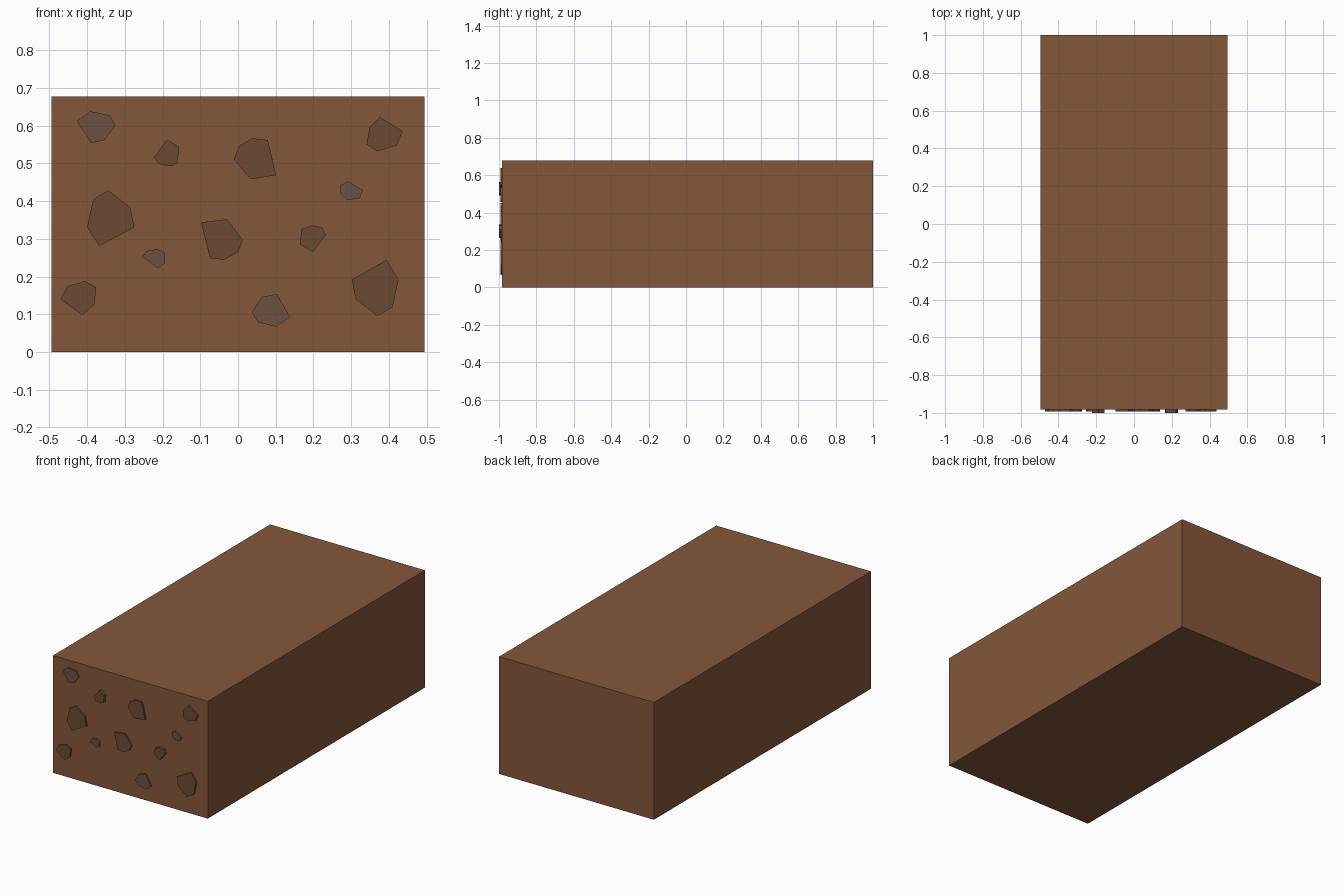
import bpy, bmesh

def material(name, color):
    m = bpy.data.materials.new(name)
    m.diffuse_color = (*color, 1)
    return m

def prism(name, outline, y_back, y_front, mat):
    """Extrude an (x, z) outline along y."""
    bm = bmesh.new()
    face = bm.faces.new([bm.verts.new((x, y_back, z)) for x, z in outline])
    ext = bmesh.ops.extrude_face_region(bm, geom=[face], use_keep_orig=True)
    for v in ext["geom"]:
        if isinstance(v, bmesh.types.BMVert):
            v.co.y = y_front
    bmesh.ops.recalc_face_normals(bm, faces=bm.faces)
    mesh = bpy.data.meshes.new(name)
    bm.to_mesh(mesh)
    bm.free()
    mesh.materials.append(mat)
    obj = bpy.data.objects.new(name, mesh)
    bpy.context.collection.objects.link(obj)
    return obj

soil = material("soil", (0.235, 0.095, 0.042))
brown = material("brown_stone", (0.145, 0.068, 0.032))
grey = material("grey_stone", (0.150, 0.080, 0.052))

FACE = -0.983

# Main block of earth
W, H = 0.495, 0.678
prism("earth_block", [(-W, 0), (W, 0), (W, H), (-W, H)], 1.0, FACE, soil)

# Flat stones set in the front face: front y, then hexagon outline (x, z)
grey_stones = [
    (-0.992, [(-.427, .612), (-.392, .638), (-.341, .628), (-.325, .601), (-.354, .562), (-.389, .554)]),
    (-0.992, [(.272, .442), (.291, .453), (.331, .429), (.323, .408), (.291, .403), (.272, .419)]),
    (-0.992, [(-.254, .252), (-.243, .268), (-.212, .273), (-.193, .262), (-.193, .236), (-.212, .223)]),
    (-0.992, [(.037, .106), (.063, .146), (.103, .154), (.138, .093), (.103, .067), (.053, .079)]),
]
brown_stones = [
    (-1.0, [(-.223, .517), (-.188, .564), (-.156, .543), (-.161, .501), (-.177, .493), (-.209, .498)]),
    (-0.992, [(-.011, .511), (.003, .546), (.037, .567), (.079, .562), (.101, .469), (.034, .458)]),
    (-0.992, [(.349, .596), (.376, .623), (.437, .585), (.421, .548), (.370, .532), (.341, .551)]),
    (-0.992, [(-.384, .405), (-.344, .429), (-.286, .384), (-.275, .331), (-.368, .281), (-.400, .331)]),
    (-0.992, [(-.098, .344), (-.029, .352), (.013, .297), (0, .265), (-.037, .244), (-.074, .249)]),
    (-1.0, [(.169, .326), (.196, .336), (.222, .331), (.233, .310), (.198, .265), (.164, .286)]),
    (-0.992, [(-.471, .140), (-.452, .175), (-.405, .188), (-.376, .172), (-.381, .125), (-.413, .098)]),
    (-0.992, [(.302, .193), (.394, .244), (.426, .193), (.410, .119), (.370, .095), (.312, .140)]),
]
for kind, stones, mat in (("grey", grey_stones, grey), ("brown", brown_stones, brown)):
    for i, (front, outline) in enumerate(stones):
        prism(f"{kind}_stone_{i + 1}", outline, FACE + 0.002, front, mat)
